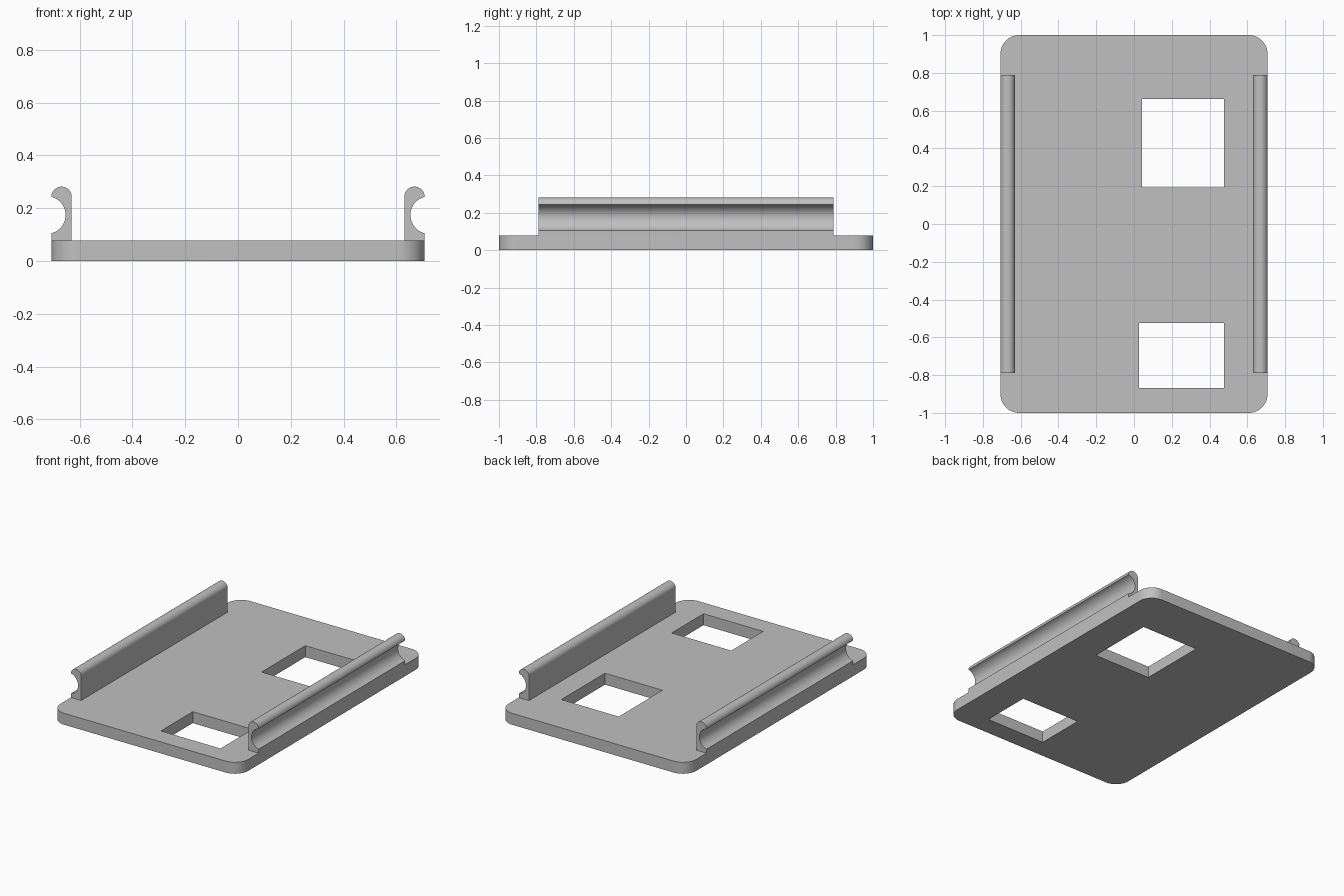
import bpy
import bmesh
from math import sin, cos, pi, acos, radians
from mathutils import Vector

if "Cube" in bpy.data.objects:
    bpy.data.objects.remove(bpy.data.objects["Cube"], do_unlink=True)

HALF_W, HALF_L, THICK = 0.707, 1.0, 0.078

grey = bpy.data.materials.new("plain grey")
grey.use_nodes = True
colour = (0.53, 0.53, 0.53, 1)
grey.diffuse_color = colour
grey.node_tree.nodes["Principled BSDF"].inputs["Base Color"].default_value = colour


def arc(cx, cy, r, start, end, steps):
    """Points along an arc, angles in radians."""
    angles = [start + (end - start) * i / steps for i in range(steps + 1)]
    return [(cx + r * cos(a), cy + r * sin(a)) for a in angles]


def extrude_outline(name, points, offset):
    """Closed prism made from a flat outline."""
    bm = bmesh.new()
    face = bm.faces.new([bm.verts.new(p) for p in points])
    result = bmesh.ops.extrude_face_region(bm, geom=[face])
    moved = [v for v in result["geom"] if isinstance(v, bmesh.types.BMVert)]
    bmesh.ops.translate(bm, verts=moved, vec=Vector(offset))
    bmesh.ops.recalc_face_normals(bm, faces=bm.faces)
    mesh = bpy.data.meshes.new(name)
    bm.to_mesh(mesh)
    bm.free()
    mesh.materials.append(grey)
    obj = bpy.data.objects.new(name, mesh)
    bpy.context.collection.objects.link(obj)
    return obj


def activate(obj):
    bpy.ops.object.select_all(action="DESELECT")
    obj.select_set(True)
    bpy.context.view_layer.objects.active = obj


def smooth(obj):
    activate(obj)
    bpy.ops.object.shade_smooth_by_angle(angle=radians(30))


# Base plate with rounded corners
radius = 0.1
outline = []
for i, (sx, sy) in enumerate([(1, 1), (-1, 1), (-1, -1), (1, -1)]):
    outline += arc(sx * (HALF_W - radius), sy * (HALF_L - radius), radius,
                   i * pi / 2, (i + 1) * pi / 2, 12)
plate = extrude_outline("base_plate", [(x, y, 0) for x, y in outline], (0, 0, THICK))

# Two rectangular openings through the plate
openings = [("rear_opening", 0.043, 0.476, 0.192, 0.662),
            ("front_opening", 0.027, 0.476, -0.868, -0.525)]
for name, x0, x1, y0, y1 in openings:
    corners = [(x0, y0, -0.1), (x1, y0, -0.1), (x1, y1, -0.1), (x0, y1, -0.1)]
    cutter = extrude_outline(name + "_cutter", corners, (0, 0, 0.3))
    cutter.hide_render = True
    cut = plate.modifiers.new(name, "BOOLEAN")
    cut.operation = "DIFFERENCE"
    cut.solver = "EXACT"
    cut.object = cutter
    activate(plate)
    bpy.ops.object.modifier_apply(modifier=name)
    bpy.data.objects.remove(cutter, do_unlink=True)
smooth(plate)

# Side rails: rounded top edge and a round groove facing outwards
inner = 0.63
cap_r = (HALF_W - inner) / 2
groove_r, groove_x, groove_z = 0.071, 0.724, 0.174
spread = acos((groove_x - HALF_W) / groove_r)
profile = [(inner, THICK), (HALF_W, THICK)]
profile += arc(groove_x, groove_z, groove_r, pi + spread, pi - spread, 24)
profile += arc(inner + cap_r, 0.243, cap_r, 0, pi, 20)
for name, side in (("left_rail", 1), ("right_rail", -1)):
    rail = extrude_outline(name, [(side * x, -0.788, z) for x, z in profile], (0, 1.577, 0))
    smooth(rail)
